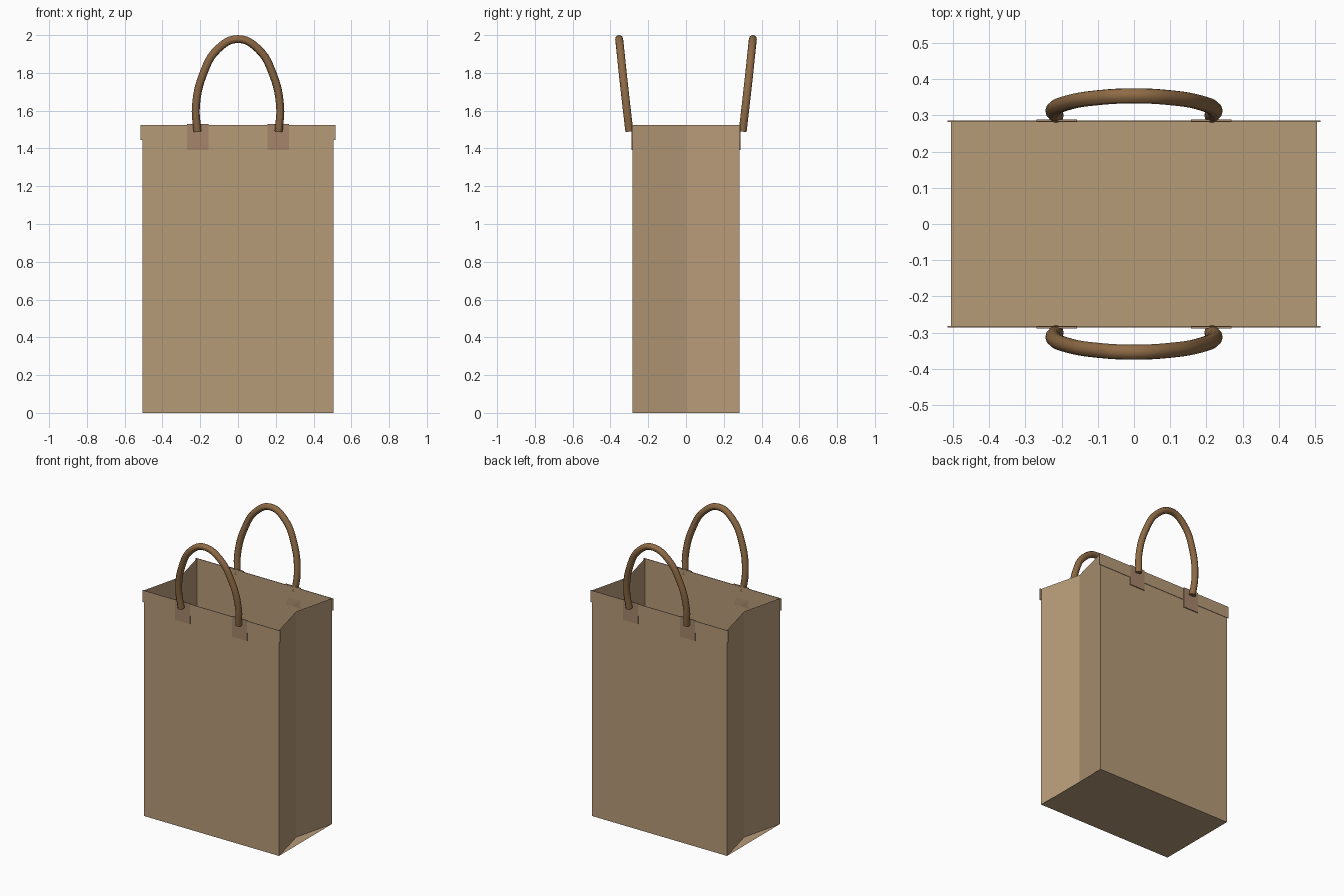
import bpy, bmesh

if "Cube" in bpy.data.objects:
    bpy.data.objects.remove(bpy.data.objects["Cube"])

W, D, H = 0.505, 0.283, 1.525   # half width, half depth, height
FOLD = 0.435                    # x of the inward side crease


def material(name, rgb):
    m = bpy.data.materials.new(name)
    m.diffuse_color = (*rgb, 1)
    m.use_nodes = True
    m.node_tree.nodes["Principled BSDF"].inputs["Base Color"].default_value = m.diffuse_color
    return m


paper = material("paper", (0.47, 0.325, 0.19))
tab_paper = material("tab_paper", (0.38, 0.24, 0.145))
cord = material("cord", (0.27, 0.145, 0.06))


def add_object(name, data, mat):
    ob = bpy.data.objects.new(name, data)
    bpy.context.collection.objects.link(ob)
    data.materials.append(mat)
    return ob


def box(name, center, size, mat):
    bm = bmesh.new()
    bmesh.ops.create_cube(bm, size=1)
    for v in bm.verts:
        v.co = [c + k * s for c, k, s in zip(center, v.co, size)]
    me = bpy.data.meshes.new(name)
    bm.to_mesh(me)
    bm.free()
    return add_object(name, me, mat)


# open paper bag: folded outline pulled upwards, with a rectangular floor
outline = [(-W, -D), (W, -D), (FOLD, 0), (W, D), (-W, D), (-FOLD, 0)]
bm = bmesh.new()
low = [bm.verts.new((x, y, 0)) for x, y in outline]
top = [bm.verts.new((x, y, H)) for x, y in outline]
for i in range(6):
    j = (i + 1) % 6
    bm.faces.new((low[i], low[j], top[j], top[i]))
bm.faces.new([low[i] for i in (4, 3, 1, 0)])
mesh = bpy.data.meshes.new("bag_body")
bm.to_mesh(mesh)
bm.free()
add_object("bag_body", mesh, paper)

# half of the handle path, from the tab to the crown
half = [(-0.215, 0.300, 1.49), (-0.223, 0.315, 1.62), (-0.186, 0.334, 1.79),
        (-0.108, 0.348, 1.925)]
path = half + [(0, 0.354, 1.979)] + [(-x, y, z) for x, y, z in reversed(half)]

for side, s in (("front", -1), ("back", 1)):
    # folded strip along the rim
    box(side + "_cuff", (0, s * (D + 0.001), 1.485), (1.03, 0.004, 0.08), paper)

    # tabs holding the handle ends
    for end, x in (("left", -0.213), ("right", 0.213)):
        box(f"{side}_{end}_tab", (x, s * (D + 0.003), 1.461),
            (0.112, 0.006, 0.138), tab_paper)

    # round cord handle leaning outwards
    cu = bpy.data.curves.new(side + "_handle", "CURVE")
    cu.dimensions = "3D"
    cu.bevel_depth = 0.021
    cu.bevel_resolution = 4
    cu.resolution_u = 6
    cu.use_fill_caps = True
    sp = cu.splines.new("BEZIER")
    sp.bezier_points.add(len(path) - 1)
    for p, (x, y, z) in zip(sp.bezier_points, path):
        p.co = (x, s * y, z)
        p.handle_left_type = p.handle_right_type = "AUTO"
    handle = add_object(side + "_handle", cu, cord)
    bpy.ops.object.select_all(action="DESELECT")
    handle.select_set(True)
    bpy.context.view_layer.objects.active = handle
    bpy.ops.object.convert(target="MESH")
    bpy.ops.object.shade_smooth_by_angle()
